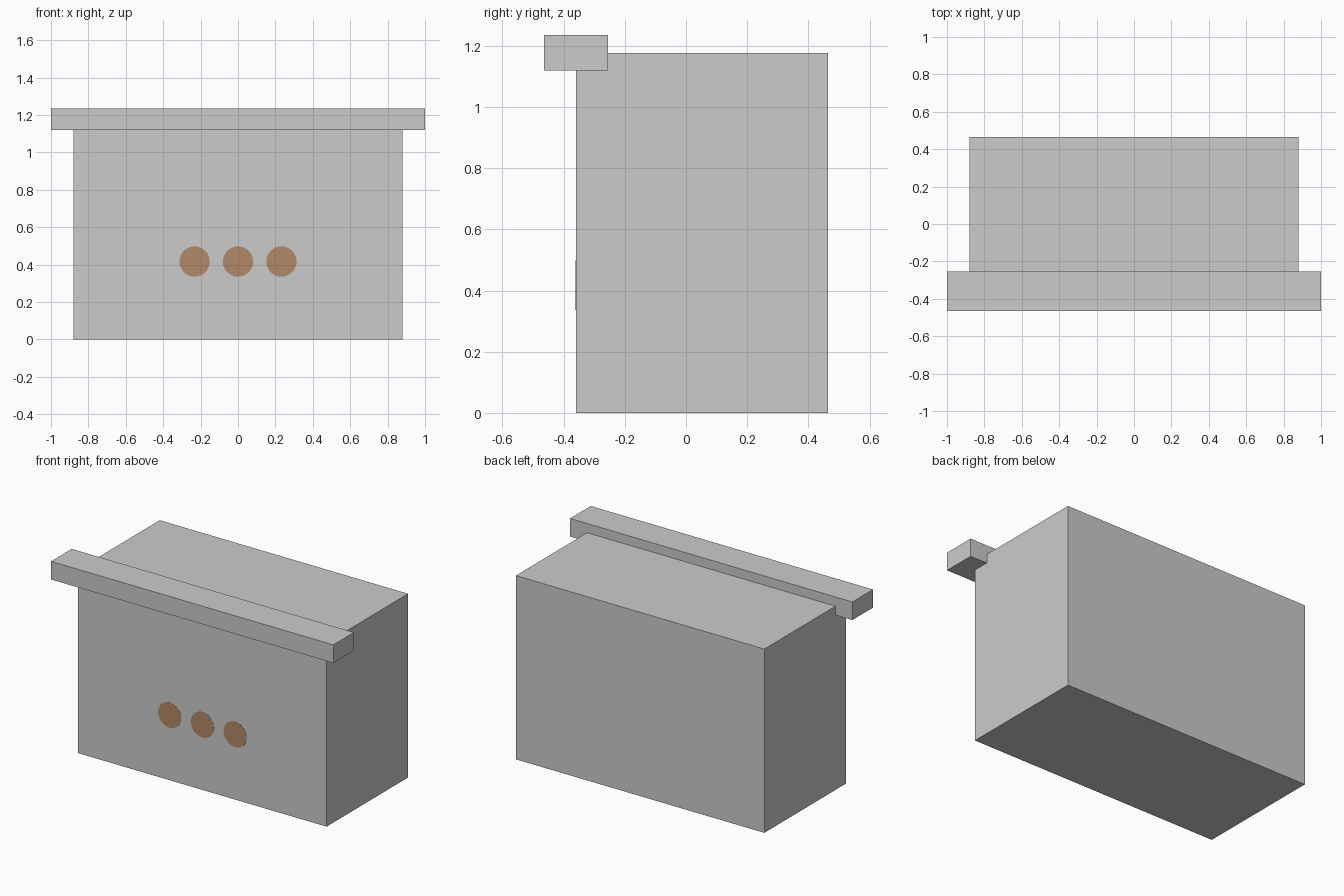
import bpy
from math import pi

if "Cube" in bpy.data.objects:
    bpy.data.objects.remove(bpy.data.objects["Cube"])


def box(name, lo, hi):
    """Axis-aligned box between two corners."""
    centre = [(a + b) / 2 for a, b in zip(lo, hi)]
    bpy.ops.mesh.primitive_cube_add(size=1, location=centre)
    obj = bpy.context.object
    obj.name = name
    obj.scale = [b - a for a, b in zip(lo, hi)]
    bpy.ops.object.transform_apply(location=False, rotation=False, scale=True)
    return obj


# Main block and the lip set into its top front edge
box("body", (-0.88, -0.36, 0), (0.88, 0.464, 1.177))
box("front_lip", (-1, -0.464, 1.12), (1, -0.255, 1.236))

# Row of three brown discs, practically flush with the front face
brown = bpy.data.materials.new("brown")
brown.diffuse_color = (0.45, 0.25, 0.13, 1)
brown.use_nodes = True
brown.node_tree.nodes["Principled BSDF"].inputs["Base Color"].default_value = brown.diffuse_color
for i, x in enumerate((-0.232, 0, 0.232)):
    bpy.ops.mesh.primitive_cylinder_add(
        vertices=32, radius=0.081, depth=0.012,
        location=(x, -0.355, 0.417), rotation=(pi / 2, 0, 0))
    disc = bpy.context.object
    disc.name = f"front_disc_{i + 1}"
    disc.data.materials.append(brown)
    bpy.ops.object.shade_smooth_by_angle()
